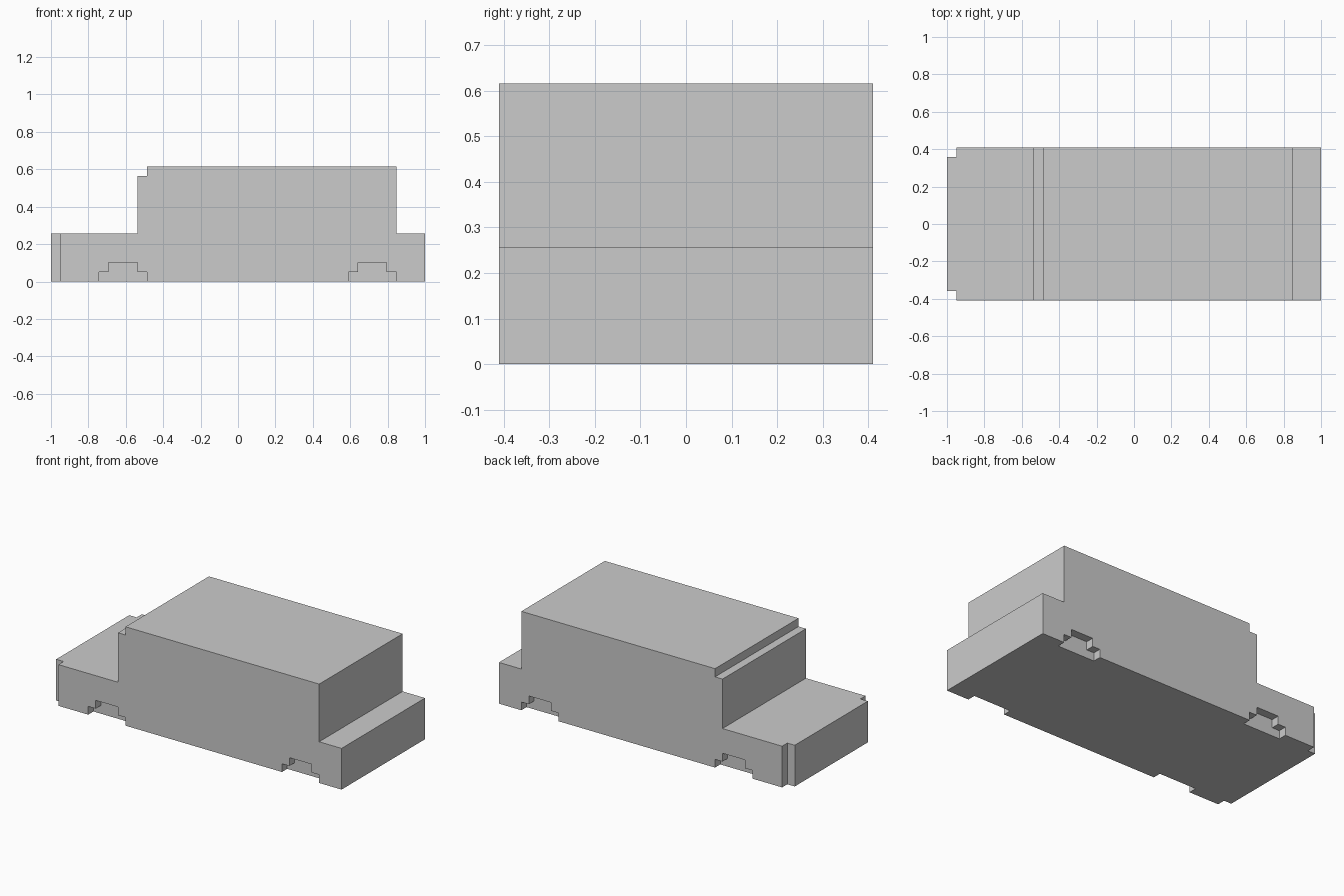
import bpy, bmesh

if "Cube" in bpy.data.objects:
    bpy.data.objects.remove(bpy.data.objects["Cube"])

U = 2 / 39          # size of one block unit
HALF = 8            # half width in units


def add_prism(bm, profile, y0, y1):
    """Extrude an x-z profile (block units, x counted from the nose) along y."""
    verts = [bm.verts.new(((x - 19.5) * U, y0 * U, z * U)) for x, z in profile]
    face = bm.faces.new(verts)
    ext = bmesh.ops.extrude_face_region(bm, geom=[face])["geom"]
    moved = [v for v in ext if isinstance(v, bmesh.types.BMVert)]
    bmesh.ops.translate(bm, verts=moved, vec=(0, (y1 - y0) * U, 0))


def make_object(name, prisms):
    bm = bmesh.new()
    for profile, y0, y1 in prisms:
        add_prism(bm, profile, y0, y1)
    bmesh.ops.recalc_face_normals(bm, faces=bm.faces[:])
    mesh = bpy.data.meshes.new(name)
    bm.to_mesh(mesh)
    bm.free()
    obj = bpy.data.objects.new(name, mesh)
    bpy.context.collection.objects.link(obj)
    return obj


# Body: bonnet, stepped cabin and rear deck as one side profile
body = make_object("car_body", [([
    (0, 0), (39, 0), (39, 5), (36, 5), (36, 12),
    (10, 12), (10, 11), (9, 11), (9, 5), (0, 5)], -HALF, HALF)])

# Cutters: stepped wheel arches and notched nose corners on both sides
cuts = []
for y0, y1 in ((-HALF - 1, -HALF + 1), (HALF - 1, HALF + 1)):
    for x in (5, 31):
        cuts.append(([(x, -1), (x + 5, -1), (x + 5, 1), (x + 4, 1),
                      (x + 4, 2), (x + 1, 2), (x + 1, 1), (x, 1)], y0, y1))
    cuts.append(([(-1, -1), (1, -1), (1, 6), (-1, 6)], y0, y1))
cutter = make_object("recess_cutter", cuts)
cutter.hide_render = True

# Cut the recesses, bake the result and drop the cutter
mod = body.modifiers.new("recesses", 'BOOLEAN')
mod.operation = 'DIFFERENCE'
mod.solver = 'EXACT'
mod.object = cutter
deps = bpy.context.evaluated_depsgraph_get()
baked = bpy.data.meshes.new_from_object(body.evaluated_get(deps))
body.modifiers.clear()
body.data = baked
bpy.data.objects.remove(cutter)
